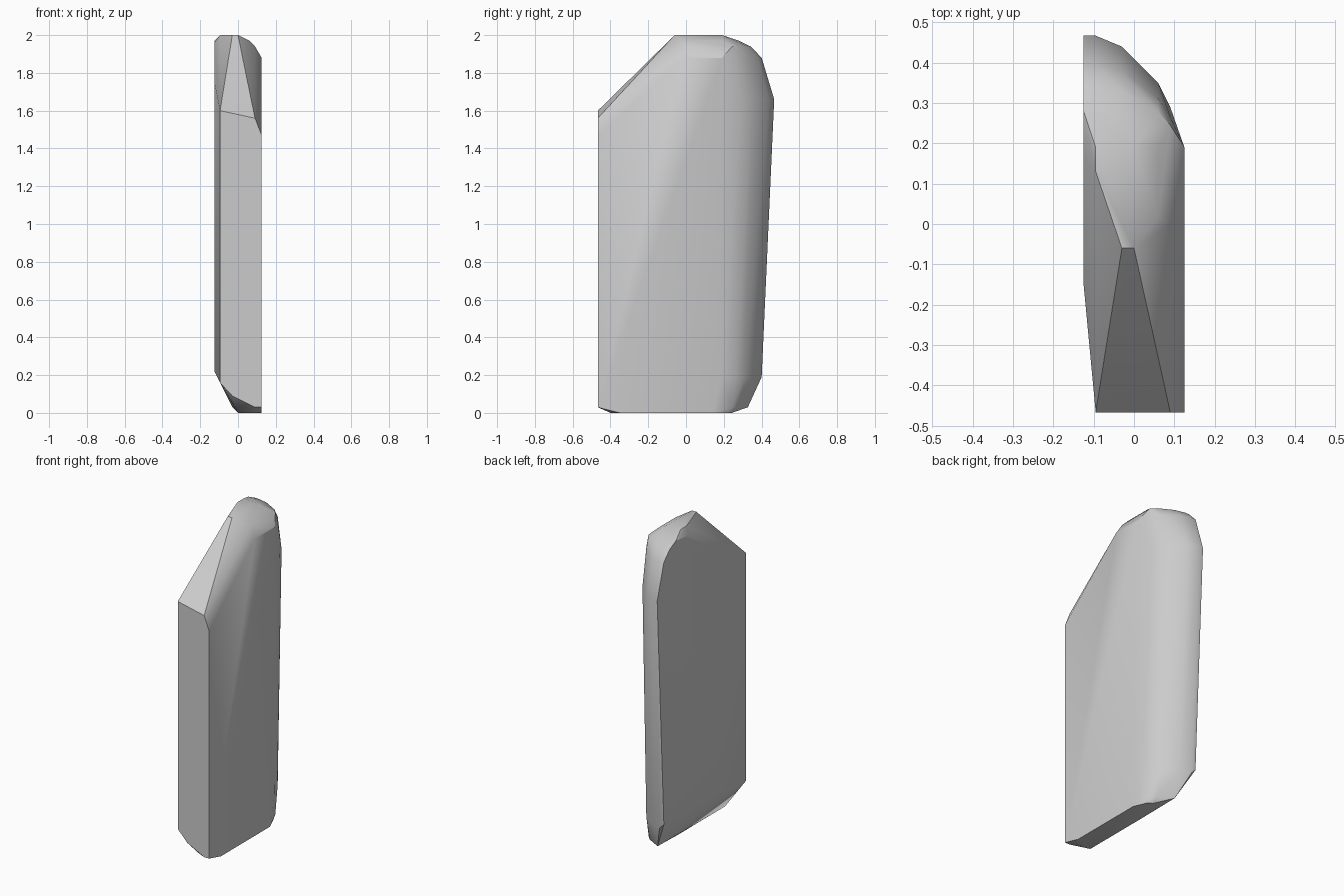
import bpy
import bmesh
import math

# Remove the default object only
default_cube = bpy.data.objects.get("Cube")
if default_cube:
    bpy.data.objects.remove(default_cube, do_unlink=True)

# Shared dimensions of the slab
SIDE = 0.125
INNER = 0.095
FRONT = -0.467
TURN = 0.19

# Rounded rear outline, running from the flat side to the opposite side
REAR_OUTLINE = [(SIDE, TURN), (0.09, 0.29), (0.06, 0.35),
                (-0.03, 0.44), (-INNER, 0.467), (-SIDE, 0.467)]


def make_material(name, value):
    material = bpy.data.materials.new(name)
    material.use_nodes = True
    colour = (value, value, value, 1.0)
    material.diffuse_color = colour
    shader = material.node_tree.nodes["Principled BSDF"]
    shader.inputs["Base Color"].default_value = colour
    return material


def rear_level(height, depth, minimum=-SIDE, maximum=SIDE):
    """Rear outline at one height, with its bulge scaled by depth."""
    return [(x, TURN + (y - TURN) * depth, height)
            for x, y in REAR_OUTLINE if minimum <= x <= maximum]


def front_points():
    """Flat front face with trimmed corners."""
    outline = [(-INNER, 1.6), (0.09, 1.56), (SIDE, 1.47), (SIDE, 0.03),
               (0.09, 0.03), (-0.03, 0.09), (-INNER, 0.16)]
    return [(x, FRONT, z) for x, z in outline]


def rear_points():
    """Stacked rear outlines, drawn in towards the top and bottom."""
    points = rear_level(1.66, 1.0) + rear_level(0.19, 0.76, minimum=-INNER)
    points += rear_level(1.88, 0.76)
    points += rear_level(1.94, 0.55, maximum=INNER)
    points += rear_level(0.03, 0.55, minimum=-0.03, maximum=INNER)
    points += rear_level(0.0, 0.33, minimum=0.0, maximum=INNER)
    return points


def top_points():
    """Small flat crown and the rounded shoulder beside it."""
    crown = [(-0.03, -0.06), (0, -0.06), (0, TURN),
             (-INNER, TURN), (-INNER, 0.13)]
    points = [(x, y, 2.0) for x, y in crown]
    points += [(SIDE, -0.01, 1.88), (0.09, 0.0, 1.94), (0.06, 0.02, 1.97)]
    points += [(0.06, TURN, 1.97), (-SIDE, 0.28, 1.97), (-SIDE, 0.16, 1.96)]
    return points


def lower_points():
    """Flat foot and the bevelled edge on the right side."""
    foot = [(0, -0.39), (0, 0.07), (0.09, -0.4), (SIDE, -0.35), (SIDE, 0.14)]
    points = [(x, y, 0.0) for x, y in foot]
    points += [(-SIDE, -0.15, 0.22), (-SIDE, 0.4, 0.22), (-SIDE, -0.15, 1.75)]
    return points


def build_slab(name, points, material):
    """Wrap a convex skin around the outlines and smooth its soft edges."""
    mesh = bpy.data.meshes.new(name)
    body = bmesh.new()
    for point in points:
        body.verts.new(point)
    bmesh.ops.remove_doubles(body, verts=body.verts, dist=0.001)
    bmesh.ops.convex_hull(body, input=body.verts)
    loose = [vert for vert in body.verts if not vert.link_faces]
    bmesh.ops.delete(body, geom=loose, context="VERTS")
    bmesh.ops.dissolve_limit(body, angle_limit=math.radians(1),
                             verts=body.verts, edges=body.edges)
    bmesh.ops.recalc_face_normals(body, faces=body.faces)
    body.to_mesh(mesh)
    body.free()
    mesh.materials.append(material)
    slab = bpy.data.objects.new(name, mesh)
    bpy.context.collection.objects.link(slab)
    bpy.ops.object.select_all(action="DESELECT")
    slab.select_set(True)
    bpy.context.view_layer.objects.active = slab
    bpy.ops.object.shade_smooth_by_angle(angle=math.radians(30))
    return slab


# One solid slab with a rounded back and sloping front top
plain_grey = make_material("plain grey", 0.6)
all_points = front_points() + rear_points() + top_points() + lower_points()
build_slab("rounded_slab", all_points, plain_grey)
